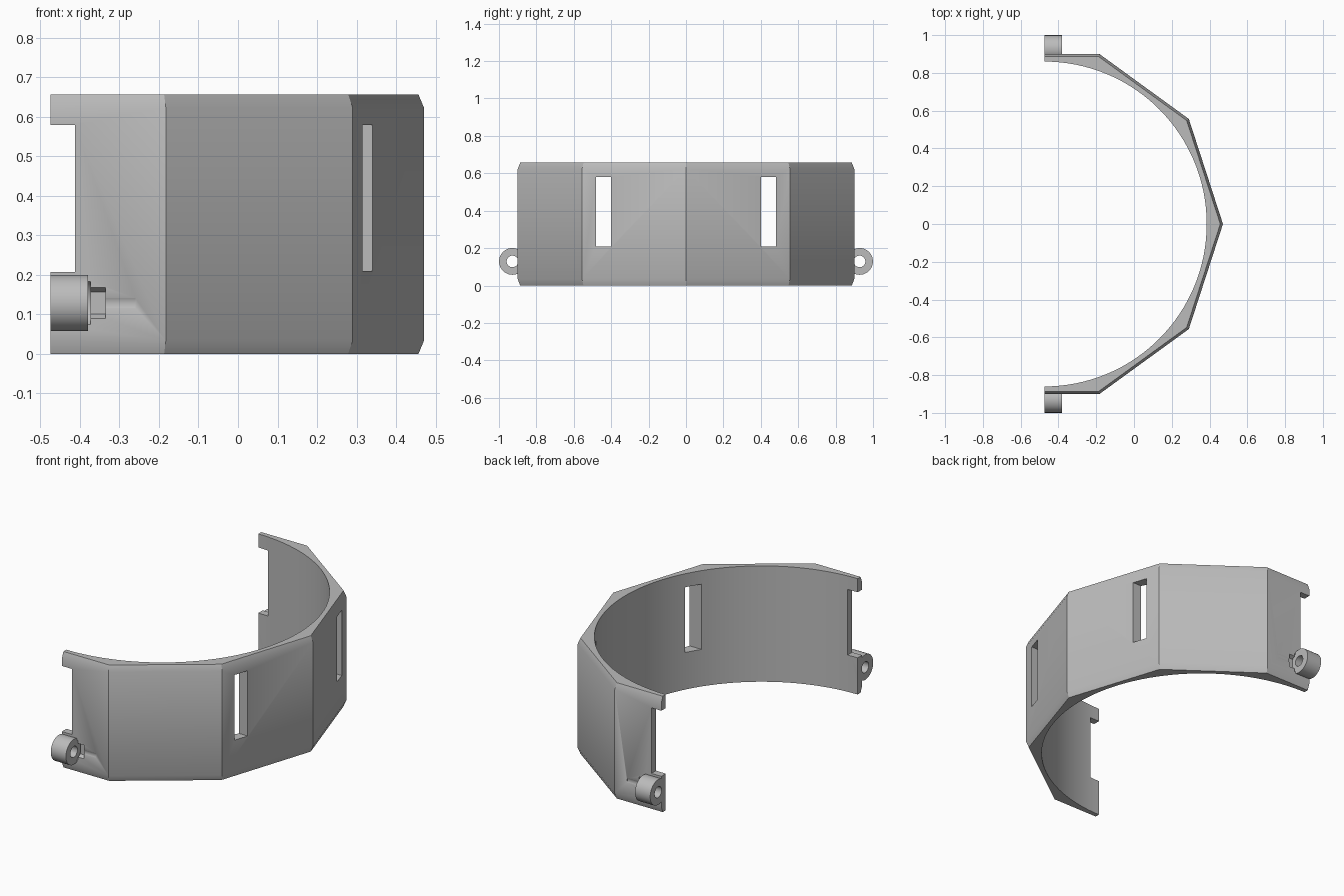
import bpy
import bmesh
import math
from mathutils import Matrix

if "Cube" in bpy.data.objects:
    bpy.data.objects.remove(bpy.data.objects["Cube"], do_unlink=True)

AXIS_X = -0.475              # centre of the ring, also the plane of the open ends
HEIGHT = 0.657
CORNER_R, BORE_R = 0.946, 0.86
LUG_Y, LUG_Z = 0.928, 0.129

grey = bpy.data.materials.new("plain grey")
grey.use_nodes = True
color = (0.5, 0.5, 0.5, 1)
grey.diffuse_color = color
grey.node_tree.nodes["Principled BSDF"].inputs["Base Color"].default_value = color


def make(name, bm):
    bmesh.ops.recalc_face_normals(bm, faces=bm.faces)
    mesh = bpy.data.meshes.new(name)
    bm.to_mesh(mesh)
    bm.free()
    mesh.materials.append(grey)
    obj = bpy.data.objects.new(name, mesh)
    bpy.context.collection.objects.link(obj)
    return obj


def box(name, x, y, z):
    bm = bmesh.new()
    bmesh.ops.create_cube(bm, size=1)
    for v in bm.verts:
        v.co = [(a + b) / 2 + c * (b - a) for c, (a, b) in zip(v.co, (x, y, z))]
    return make(name, bm)


def rod(name, x0, x1, radius, y, sides=48, turn=0):
    """Cylinder or prism lying along x at lug height."""
    bm = bmesh.new()
    place = (Matrix.Translation(((x0 + x1) / 2, y, LUG_Z))
             @ Matrix.Rotation(turn, 4, "X") @ Matrix.Rotation(math.pi / 2, 4, "Y"))
    bmesh.ops.create_cone(bm, cap_ends=True, segments=sides, radius1=radius,
                          radius2=radius, depth=x1 - x0, matrix=place)
    return make(name, bm)


def combine(target, tool, operation="DIFFERENCE"):
    mod = target.modifiers.new(tool.name, "BOOLEAN")
    mod.operation, mod.solver, mod.object = operation, "EXACT", tool
    bpy.context.view_layer.objects.active = target
    bpy.ops.object.modifier_apply(modifier=mod.name)
    bpy.data.objects.remove(tool, do_unlink=True)


# Half decagon shell with slanted top and bottom rims
corners = [(CORNER_R * math.cos(math.radians(a)), CORNER_R * math.sin(math.radians(a)))
           for a in range(-72, 73, 36)]
flat = corners[-1][1]
outline = [(0, -flat)] + corners + [(0, flat)]
bm = bmesh.new()
rings = []
for z, s in ((0, 0.985), (0.034, 1), (HEIGHT - 0.034, 1), (HEIGHT, 0.985)):
    rings.append([bm.verts.new((AXIS_X + x * s, y * s, z)) for x, y in outline])
count = len(outline)
for low, high in zip(rings, rings[1:]):
    for i in range(count):
        j = (i + 1) % count
        bm.faces.new((low[i], low[j], high[j], high[i]))
bm.faces.new(rings[0])
bm.faces.new(rings[-1])
shell = make("half_ring_shell", bm)

# Round hinge lugs at both ends
for side in (-1, 1):
    combine(shell, rod("lug", AXIS_X, -0.38, 0.0715, side * LUG_Y), "UNION")

# Round bore
bm = bmesh.new()
bmesh.ops.create_cone(bm, cap_ends=True, segments=128, radius1=BORE_R, radius2=BORE_R,
                      depth=2, matrix=Matrix.Translation((AXIS_X, 0, 0)))
combine(shell, make("bore", bm))

# Strap slots, end notches, and the screw and nut pockets behind each lug
for side in (-1, 1):
    y = side * LUG_Y
    combine(shell, box("slot", (0, 0.6), sorted((side * 0.4, side * 0.48)), (0.21, 0.58)))
    combine(shell, box("notch", (-0.6, -0.413), sorted((side * 0.7, side * 1.1)), (0.208, 0.58)))
    combine(shell, rod("clearance", -0.3795, -0.373, 0.062, y))
    combine(shell, rod("nut_pocket", -0.3785, -0.335, 0.055, y, 6, math.pi / 2))
    combine(shell, rod("screw_hole", -0.6, -0.26, 0.031, y))

# Hard corners with softly shaded curves
bpy.ops.object.select_all(action="DESELECT")
shell.select_set(True)
bpy.context.view_layer.objects.active = shell
bpy.ops.object.shade_smooth_by_angle(angle=math.radians(30))
